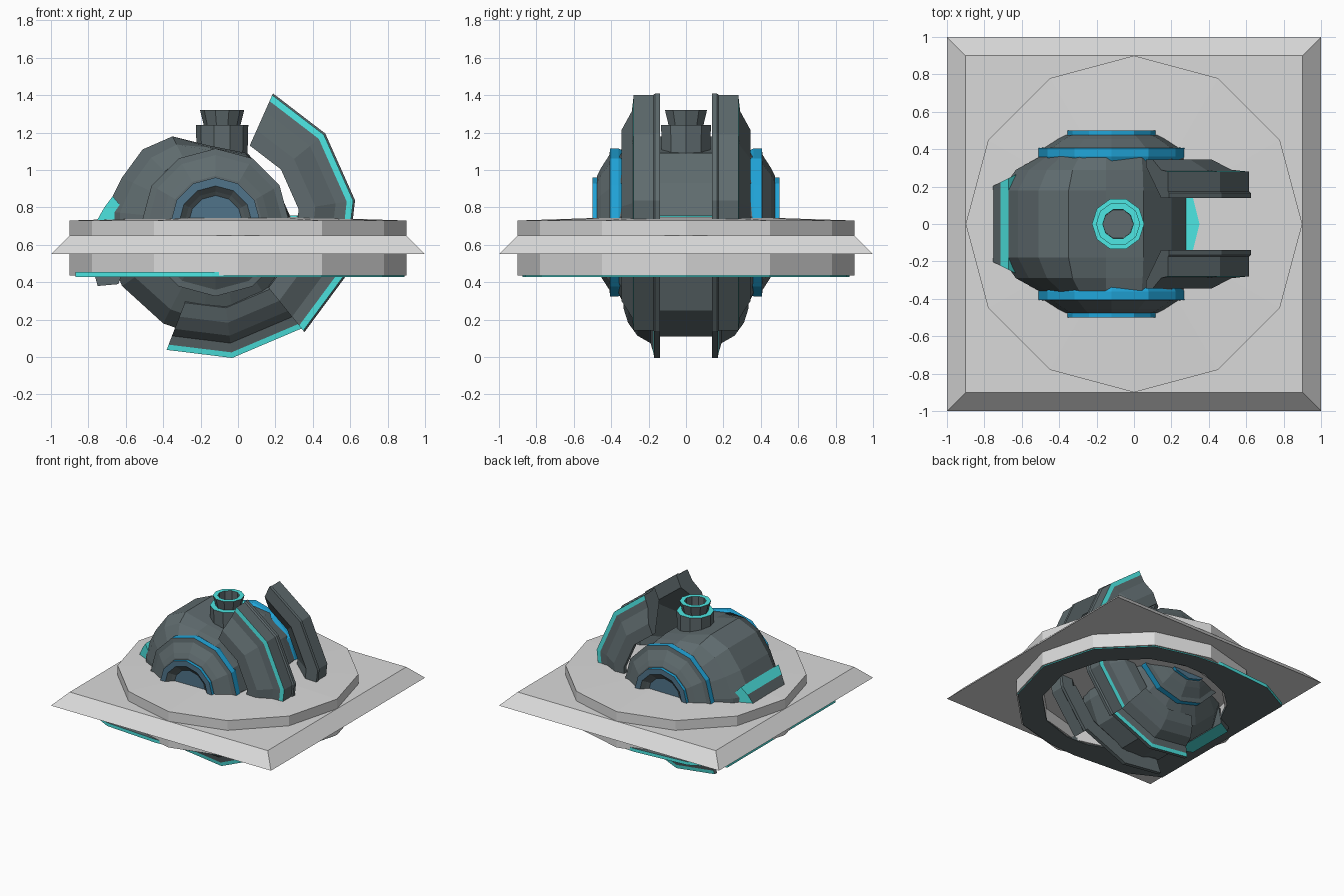
import bpy, bmesh, math
from mathutils import Vector

if "Cube" in bpy.data.objects:
    bpy.data.objects.remove(bpy.data.objects["Cube"])


def mat(name, r, g, b):
    m = bpy.data.materials.new(name)
    m.diffuse_color = (r, g, b, 1)
    m.use_nodes = True
    m.node_tree.nodes["Principled BSDF"].inputs["Base Color"].default_value = m.diffuse_color
    return m


GREY = mat("light_grey", .70, .70, .70)
DARK = mat("dark_slate", .115, .148, .157)
TEAL = mat("teal", .075, .80, .77)
BLUE = mat("bright_blue", .015, .38, .70)
STEEL = mat("steel_blue", .08, .175, .255)
CX, CZ = -.12, .72          # axis of the round body, along y


def loft(name, rings, mats, strip=None, caps=True, loop=False, rule=None):
    """Skin a list of closed rings; strip(i, j) or rule(face) picks the material."""
    bm = bmesh.new()
    vs = [[bm.verts.new(p) for p in ring] for ring in rings]
    n = len(rings[0])
    for i in range(len(vs) if loop else len(vs) - 1):
        a, b = vs[i], vs[(i + 1) % len(vs)]
        for j in range(n):
            k = (j + 1) % n
            f = bm.faces.new((a[j], a[k], b[k], b[j]))
            if strip:
                f.material_index = strip(i, j)
    if caps and not loop:
        bm.faces.new(vs[0][::-1])
        bm.faces.new(vs[-1])
    bmesh.ops.recalc_face_normals(bm, faces=bm.faces)
    if rule:
        for f in bm.faces:
            f.material_index = rule(f)
    me = bpy.data.meshes.new(name)
    bm.to_mesh(me)
    bm.free()
    for m in mats:
        me.materials.append(m)
    ob = bpy.data.objects.new(name, me)
    bpy.context.collection.objects.link(ob)
    return ob


def circle_z(r, z, n, x=0):
    return [(x + r * math.cos(math.tau * i / n),
             r * math.sin(math.tau * i / n), z) for i in range(n)]


def circle_y(r, y, n=12):
    return [(CX + r * math.cos(math.tau * i / n), y,
             CZ + r * math.sin(math.tau * i / n)) for i in range(n)]


def square(s, z):
    return [(-s, -s, z), (s, -s, z), (s, s, z), (-s, s, z)]


# Square skirt and twelve-sided base disc with a recess underneath
loft("square_skirt", [square(1, .55), square(.9, .65)], [GREY])
loft("base_disc", [circle_z(r, z, 12) for r, z in
     ((.3, .75), (.9, .73), (.9, .435), (.7, .435), (.7, .53))], [GREY])

# Thin under plate: round on the right, squared corners on the left
half = [(.89, 0), (.77, .445), (.445, .77), (.1, .86), (-.14, .875),
        (-.6, .84), (-.87, .7), (-.87, .2)]
outer = half + [(x, -y) for x, y in half[:0:-1]]
inner = []
for x, y in outer:
    d = Vector((x, y)).normalized() * .7
    inner.append((d.x, d.y))
loft("under_plate", [[(x, y, z) for x, y in pts] for pts, z in
     ((outer, .455), (outer, .428), (inner, .428), (inner, .455))],
     [DARK, TEAL], strip=lambda i, j: 1 if i == 0 else 0, loop=True)

# Faceted body: uneven outline in the middle, narrowing to round sides
outline = [(.28, .75), (.2, .93), (.05, 1.09), (-.15, 1.13), (-.35, 1.18),
           (-.51, 1.11), (-.62, .96), (-.71, .78), (-.71, .6), (-.62, .38),
           (-.4, .18), (-.2, .11), (0, .11), (.2, .25), (.28, .45)]


def body_ring(y, t):
    ring = []
    for x, z in outline:
        d = Vector((x - CX, z - CZ))
        r = d.length * (1 - t) + .385 * t
        d = d.normalized() * r
        ring.append((CX + d.x, y, CZ + d.y))
    return ring


loft("body", [body_ring(y, t) for y, t in
     ((-.36, 1), (-.29, .38), (-.18, 0), (.18, 0), (.29, .38), (.36, 1))], [DARK])

# Teal lip lying on the disc in front of the body
lip = [(.2, -.14), (.315, -.14), (.35, 0), (.315, .14), (.2, .14)]
loft("front_lip", [[(x, y, z) for x, y in lip] for z in (.748, .756)], [TEAL])

# Rear bumper, upper and lower halves, narrower towards the rear


def bumper(name, pts, rule):
    rings = [[(x, s * (.2 + .5 * (x + .76)), z) for x, z in pts] for s in (-1, 1)]
    loft(name, rings, [DARK, TEAL], rule=rule)


bumper("rear_bumper_top",
       [(-.67, .86), (-.715, .80), (-.76, .72), (-.765, .6), (-.62, .6), (-.62, .8)],
       lambda f: 1 if abs(f.normal.y) > .5 or f.normal.z > .55 else 0)
bumper("rear_bumper_bottom",
       [(-.71, .53), (-.77, .45), (-.75, .38), (-.64, .39), (-.6, .5)],
       lambda f: 1 if f.normal.z < -.8 else 0)

# Top nozzle
noz = [(.135, 1.05), (.14, 1.24), (.098, 1.24), (.118, 1.32), (.082, 1.32), (.08, 1.17)]
loft("top_nozzle", [circle_z(r, z, 10, -.085) for r, z in noz],
     [DARK, TEAL], strip=lambda i, j: 1 if i in (1, 3) else 0)


def arc(name, s, angles, section, teal_edge):
    """Sweep a (y, radius) section round the body axis."""
    rings = []
    for a in angles:
        c, q = math.cos(math.radians(a)), math.sin(math.radians(a))
        rings.append([(CX + r * c, s * y, CZ + r * q) for y, r in section])
    loft(name, rings, [DARK, TEAL], strip=lambda i, j: 1 if j == teal_edge else 0)


block = [(.14, .65), (.14, .755), (.165, .755), (.175, .745), (.28, .745),
         (.283, .71), (.29, .65), (.345, .54), (.345, .45), (.31, .45)]
fin = [(.14, .62), (.14, .73), (.17, .73), (.175, .70), (.19, .65),
       (.26, .61), (.31, .54), (.335, .46), (.30, .44)]

for s, side in ((-1, "front"), (1, "back")):
    # Side hub: blue band, dark cone, blue rim, stepped recess
    hub = [(.38, .33), (.395, .36), (.395, .405), (.36, .41), (.29, .455), (.25, .475),
           (.24, .475), (.24, .50), (.195, .50), (.165, .47), (.14, .45)]
    hub_mats = [1, 1, 0, 0, 0, 0, 1, 2, 0, 0]
    loft(side + "_hub", [circle_y(r, s * y) for r, y in hub],
         [DARK, BLUE, STEEL], strip=lambda i, j: hub_mats[i])
    loft(side + "_hub_lens", [circle_y(.145, s * .445), circle_y(.145, s * .453)], [STEEL])
    # Curved guards, blocky above and thin finned below
    arc(side + "_upper_guard", s, (66, 39, 9, -22, -51), block, 4)
    arc(side + "_lower_guard", s, (-22, -51, -83, -111), fin, 2)
